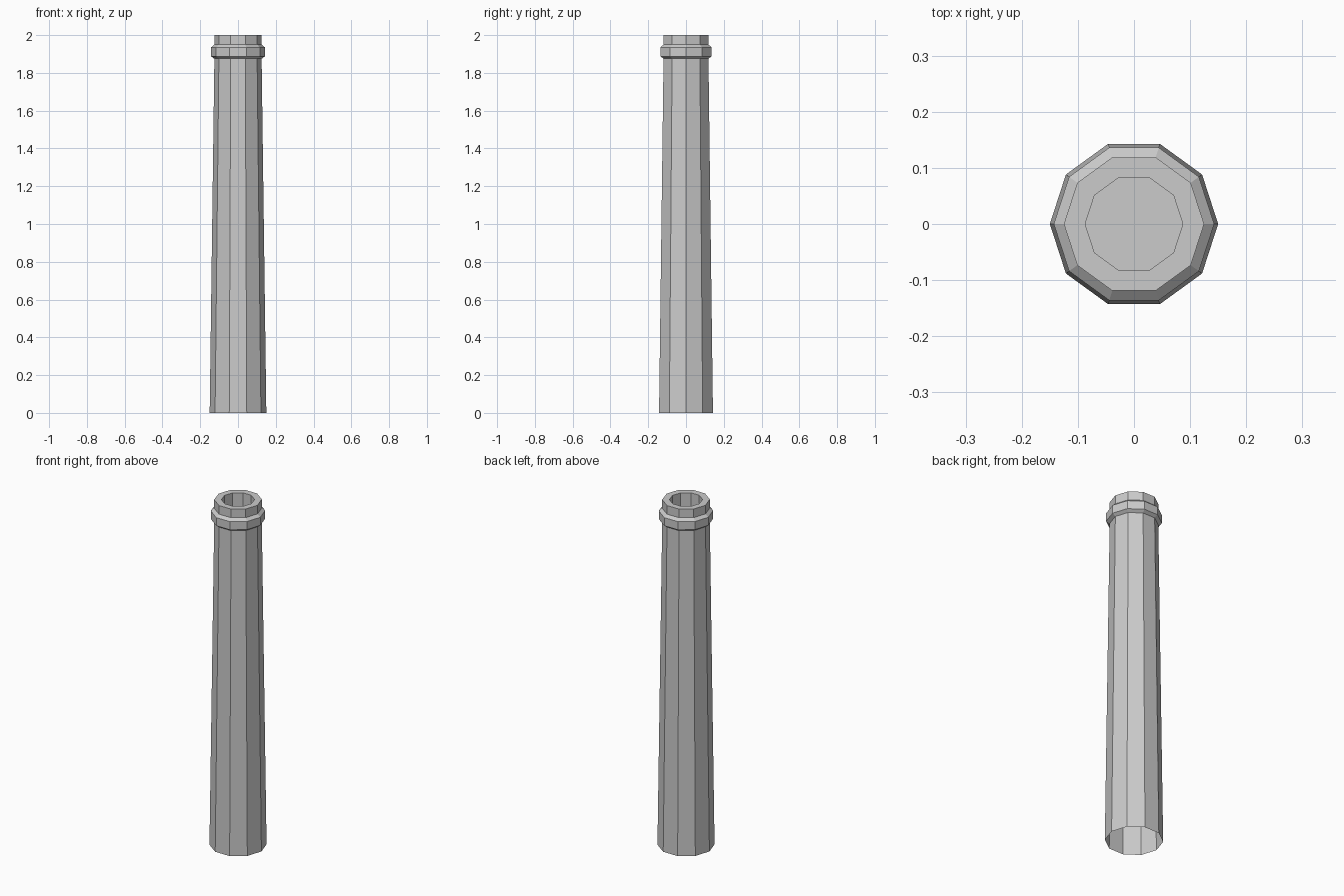
import bpy, bmesh
from math import cos, sin, tau

if "Cube" in bpy.data.objects:
    bpy.data.objects.remove(bpy.data.objects["Cube"])

SIDES = 10


def lathe(name, profile, cap_end=False):
    """Spin a (radius, z) profile into a flat-faceted ten-sided shell."""
    bm = bmesh.new()
    rings = [[bm.verts.new((r * cos(tau * i / SIDES), r * sin(tau * i / SIDES), z))
              for i in range(SIDES)] for r, z in profile]
    for a, b in zip(rings, rings[1:]):
        for i in range(SIDES):
            j = (i + 1) % SIDES
            bm.faces.new((a[i], a[j], b[j], b[i]))
    if cap_end:
        bm.faces.new(rings[-1])
    mesh = bpy.data.meshes.new(name)
    bm.to_mesh(mesh)
    bm.free()
    obj = bpy.data.objects.new(name, mesh)
    bpy.context.collection.objects.link(obj)
    return obj


# Tapered shaft, open underneath, with bevelled collar, rim and recessed flue
lathe("chimney_stack", [
    (0.15, 0.0),      # foot
    (0.125, 1.875),   # underside of collar
    (0.143, 1.888),
    (0.143, 1.935),
    (0.125, 1.95),    # top of collar
    (0.125, 2.0),     # rim
    (0.087, 2.0),
    (0.087, 1.88),    # flue floor
], cap_end=True)
